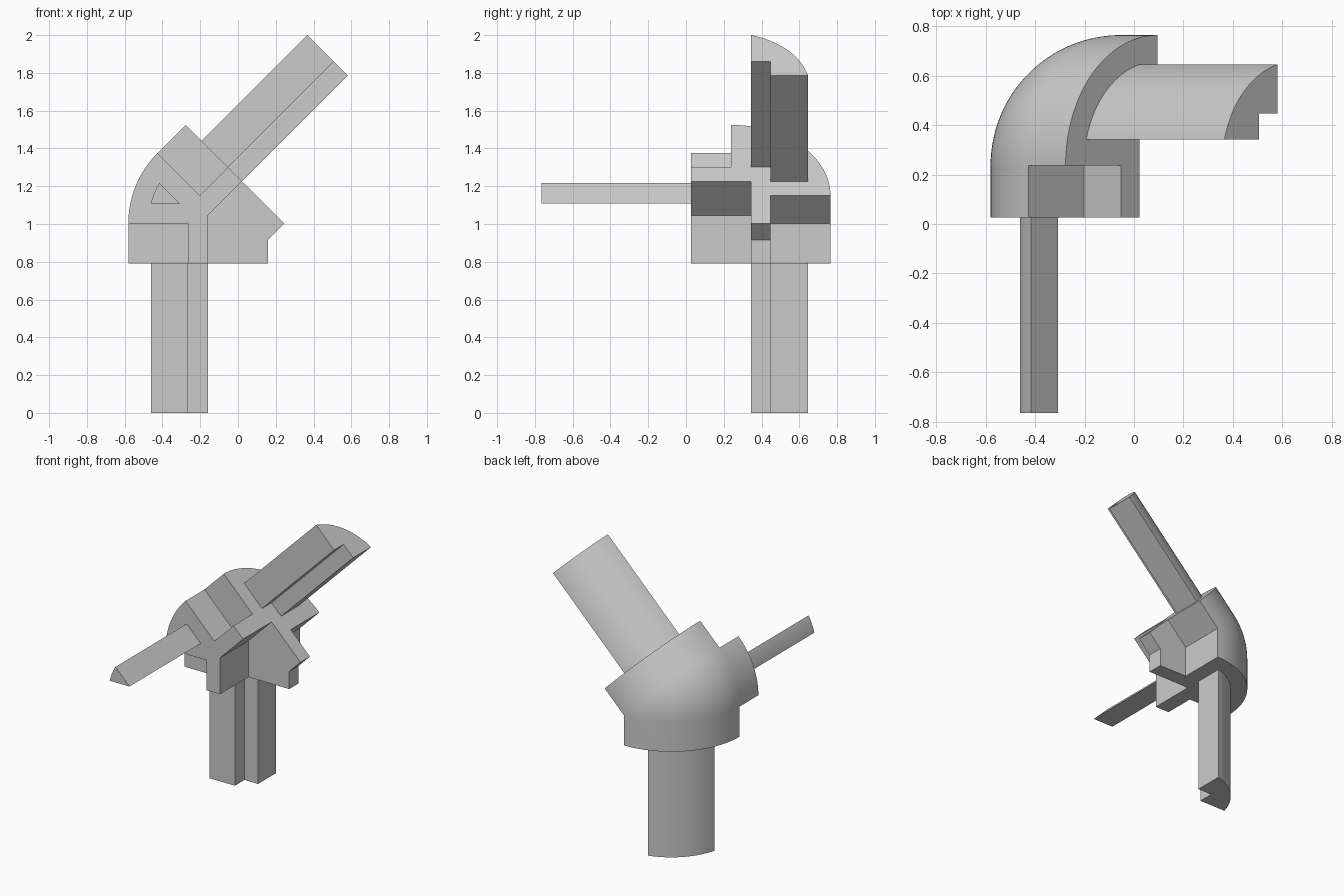
import bpy, bmesh, math
from mathutils import Vector

if "Cube" in bpy.data.objects:
    bpy.data.objects.remove(bpy.data.objects["Cube"])

STEP = 0.1055                          # all sizes are multiples of this
HUB = Vector((-0.0533, 0.2375, 9.5 * STEP))   # point where the axes meet
BEND = math.radians(45)                # tilt of the upper pole
SOCKET, PIPE, POLE = 5 * STEP, 4 * STEP, 9.5 * STEP
FIN = 2 * STEP                         # fin reach and socket depth

grey = bpy.data.materials.new("light_grey")
grey.use_nodes = True
colour = (0.6, 0.6, 0.6, 1)
grey.diffuse_color = colour
grey.node_tree.nodes["Principled BSDF"].inputs["Base Color"].default_value = colour


def place(u, v, a, t):
    """Section point (u outward, v back), a along the axis, tilted by t."""
    s, c = math.sin(t), math.cos(t)
    return HUB + Vector((a * s - u * c, v, a * c + u * s))


def arc(r, start, end, n):
    """Points on a circle around the section origin."""
    angles = [start + (end - start) * i / n for i in range(n + 1)]
    return [(r * math.cos(k), r * math.sin(k)) for k in angles]


def loft(name, rings):
    """Skin a list of point rings and cap both ends."""
    bm = bmesh.new()
    rows = [[bm.verts.new(p) for p in ring] for ring in rings]
    n = len(rows[0])
    for low, high in zip(rows, rows[1:]):
        for i in range(n):
            j = (i + 1) % n
            bm.faces.new((low[i], low[j], high[j], high[i]))
    bm.faces.new(rows[0][::-1])
    bm.faces.new(rows[-1])
    bmesh.ops.remove_doubles(bm, verts=bm.verts, dist=1e-5)
    bmesh.ops.recalc_face_normals(bm, faces=bm.faces)
    mesh = bpy.data.meshes.new(name)
    bm.to_mesh(mesh)
    bm.free()
    mesh.materials.append(grey)
    obj = bpy.data.objects.new(name, mesh)
    bpy.context.collection.objects.link(obj)
    bpy.ops.object.select_all(action="DESELECT")
    obj.select_set(True)
    bpy.context.view_layer.objects.active = obj
    bpy.ops.object.shade_smooth_by_angle(angle=math.radians(30))


def section(profile, a, t):
    return [place(u, v, a, t) for u, v in profile]


def bend_section(profile, t):
    """Outer points turn with t; inner points stay on the mitre plane."""
    slope = math.tan(BEND / 2)
    return [place(u, v, 0, t) if u > 1.5 * STEP else place(u, v, u * slope, 0)
            if u <= STEP * 1.001 and (u, v) not in crown else place(u, v, 0, t)
            for u, v in profile]


turns = [BEND * i / 16 for i in range(17)]

# Bent joint: rounded back with a fin on each inner side
crown = arc(SOCKET, 0, math.pi / 2, 32)
body = ([(STEP, STEP), (STEP, -FIN), (FIN, -FIN), (FIN, 0)] + crown
        + [(0, FIN), (-FIN, FIN), (-FIN, STEP)])
loft("joint_body", [section(body, -FIN, 0)]
     + [bend_section(body, t) for t in turns]
     + [section(body, FIN, BEND)])

# Forward wedge that holds the thin rod
wedge = [(FIN, -FIN), (SOCKET, -FIN), (SOCKET, 0), (FIN, 0)]
loft("front_socket", [section(wedge, 0, t) for t in turns])

# Notched poles with a rounded back, inset by one step from the hub planes
edge = math.asin(STEP / PIPE)
pole = ([(FIN, STEP)] + arc(PIPE, edge, math.pi / 2 - edge, 20)
        + [(STEP, FIN), (FIN, FIN)])
for name, ends, tilt in (("lower_pole", (-POLE, -FIN), 0),
                         ("upper_pole", (FIN, POLE), BEND)):
    loft(name, [section(pole, a, tilt) for a in ends])

# Thin wedge-shaped rod pointing forward, with the same inset
rod = [(STEP, STEP / math.tan(BEND / 2))] + arc(PIPE, edge, BEND - edge, 8)
rod[0] = (rod[0][1], STEP)
loft("front_rod", [[HUB + Vector((-x, y, z)) for x, z in rod]
                   for y in (-FIN, -POLE)])
